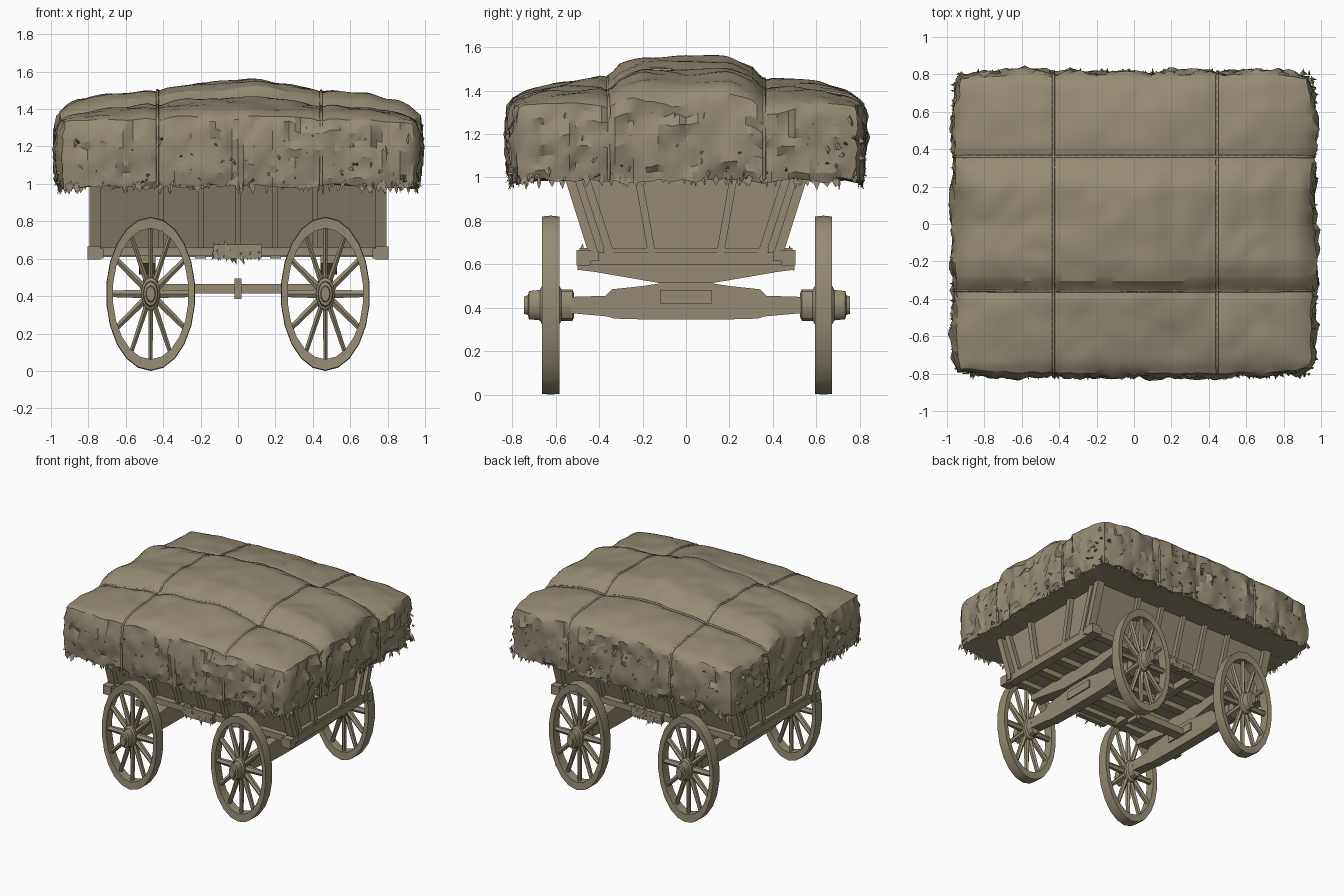
import bpy, bmesh, math, random
from mathutils import Vector, Matrix, noise

if "Cube" in bpy.data.objects:
    bpy.data.objects.remove(bpy.data.objects["Cube"])

random.seed(4)
mat = bpy.data.materials.new("weathered straw brown")
mat.diffuse_color = (0.30, 0.26, 0.17, 1)
mat.use_nodes = True
mat.node_tree.nodes["Principled BSDF"].inputs["Base Color"].default_value = mat.diffuse_color


def finish(name, bm, smooth=None):
    bmesh.ops.recalc_face_normals(bm, faces=bm.faces)
    me = bpy.data.meshes.new(name)
    bm.to_mesh(me)
    bm.free()
    me.materials.append(mat)
    ob = bpy.data.objects.new(name, me)
    bpy.context.collection.objects.link(ob)
    if smooth:
        bpy.ops.object.select_all(action='DESELECT')
        bpy.context.view_layer.objects.active = ob
        ob.select_set(True)
        bpy.ops.object.shade_smooth_by_angle(angle=math.radians(smooth))
    return ob


def prism(bm, poly, x0, x1):
    """Extrude a y-z outline along x."""
    a = [bm.verts.new((x0, y, z)) for y, z in poly]
    f = bm.faces.new(a)
    r = bmesh.ops.extrude_face_region(bm, geom=[f], use_keep_orig=True)
    for v in r['geom']:
        if isinstance(v, bmesh.types.BMVert):
            v.co.x = x1


def box(bm, x0, x1, y0, y1, z0, z1):
    prism(bm, [(y0, z0), (y1, z0), (y1, z1), (y0, z1)], x0, x1)


def lathe(bm, prof, n, ring=False):
    """Turn an (r, y) profile around the y axis."""
    rows = [[bm.verts.new((r * math.sin(t), y, r * math.cos(t))) for r, y in prof]
            for t in (2 * math.pi * i / n for i in range(n))]
    m = len(prof)
    for i in range(n):
        a, b = rows[i], rows[(i + 1) % n]
        for j in range(m if ring else m - 1):
            k = (j + 1) % m
            bm.faces.new((a[j], a[k], b[k], b[j]))
    if not ring:
        bm.faces.new([r[0] for r in rows])
        bm.faces.new([r[-1] for r in rows])


def interp(t, pts):
    t = abs(t)
    for (a, p), (b, q) in zip(pts, pts[1:]):
        if t <= b:
            return p + (q - p) * (t - a) / (b - a)
    return pts[-1][1]


# wheels: tall oval rim, twelve spokes, turned hub
for sx, xn in ((-1, "left"), (1, "right")):
    for sy, yn in ((-1, "front"), (1, "back")):
        bm = bmesh.new()
        lathe(bm, [(.35, -.036), (.408, -.04), (.412, 0), (.408, .04), (.35, .036)], 22, True)
        lathe(bm, [(.055, -.108), (.072, -.1), (.072, -.05), (.088, -.04), (.088, .04),
                   (.07, .05), (.065, .1), (.045, .105), (.04, .122)], 12)
        for i in range(12):
            m = Matrix.Rotation(2 * math.pi * i / 12, 4, 'Y') @ Matrix.Translation((0, 0, .215))
            bmesh.ops.create_cone(bm, cap_ends=True, segments=6, radius1=.026, radius2=.02,
                                  depth=.29, matrix=m)
        for v in bm.verts:
            v.co = (v.co.x * .58 + sx * .467, sy * (v.co.y + .628) + .005, v.co.z + .412)
        finish(f"{yn}_{xn}_wheel", bm, 35)

# axles, bolsters and pivot pins
half = [(.53, .375), (.36, .36), (.33, .35), (.15, .345)]
top = [(.1, .515), (.2, .5), (.34, .485), (.37, .455), (.53, .45)]
axle = [(-y, z) for y, z in half] + half[::-1] + top[::-1] + [(-y, z) for y, z in top]
bolster = [(-.5, .575), (-.42, .565), (-.13, .515), (.13, .515), (.42, .565), (.5, .575), (.5, .62), (-.5, .62)]
for s, n in ((-1, "left"), (1, "right")):
    bm = bmesh.new()
    prism(bm, axle, s * .467 - .04, s * .467 + .04)
    box(bm, s * .467 - .05, s * .467 + .05, -.12, .12, .42, .48)
    finish(n + "_axle", bm)
    bm = bmesh.new()
    prism(bm, bolster, s * .485 - .045, s * .485 + .045)
    box(bm, s * .467 - .025, s * .467 + .025, -.03, .03, .48, .6)
    finish(n + "_bolster", bm)

# reach pole between the axles with its collar
bm = bmesh.new()
box(bm, -.5, .5, -.04, .04, .415, .465)
box(bm, -.018, .018, -.05, .05, .385, .495)
finish("reach_pole", bm)

# bed: floor, end sills, side rails, joists and side steps
bm = bmesh.new()
box(bm, -.75, .75, -.4, .4, .65, .67)
for s in (-1, 1):
    box(bm, s * .72, s * .79, -.5, .5, .6, .655)
    box(bm, -.8, .8, s * .4, s * .46, .615, .66)
    box(bm, -.13, .125, s * .45, s * .49, .6, .675)
    for x in (-.77, .77):
        box(bm, x - .035, x + .035, s * .44, s * .505, .595, .665)
for y in (-.2, 0, .2):
    box(bm, -.72, .72, y - .03, y + .03, .61, .65)
for x in (-.2, .2):
    box(bm, x - .03, x + .03, -.42, .42, .6, .65)
finish("wagon_bed", bm)

# flared side walls with slanted posts
for s, n in ((-1, "front"), (1, "back")):
    bm = bmesh.new()
    prism(bm, [(s * .39, .65), (s * .41, .65), (s * .535, 1.02), (s * .515, 1.02)], -.75, .75)
    for x, w in ((-.765, .03), (-.41, .015), (-.2, .015), (0, .015), (.2, .015), (.41, .015), (.765, .03)):
        prism(bm, [(s * .4, .64), (s * .445, .64), (s * .565, 1.02), (s * .52, 1.02)], x - w, x + w)
    finish(n + "_side_wall", bm)

# end boards with posts
for s, n in ((-1, "left"), (1, "right")):
    bm = bmesh.new()
    prism(bm, [(-.4, .65), (.4, .65), (.53, 1.02), (-.53, 1.02)], s * .73, s * .75)
    for t in (-1, 1):
        prism(bm, [(t * .14, .65), (t * .175, .65), (t * .24, 1.02), (t * .205, 1.02)], s * .745, s * .785)
        prism(bm, [(t * .33, .65), (t * .37, .65), (t * .49, 1.02), (t * .45, 1.02)], s * .745, s * .785)
    box(bm, s * .745, s * .78, -.38, .38, .65, .675)
    finish(n + "_end_board", bm)

# hay load: crowned top in three ridges, rough overhanging sides
PY = [(0, 1.555), (.2, 1.55), (.31, 1.505), (.355, 1.46), (.4, 1.462), (.6, 1.435), (.75, 1.4), (.8, 1.365)]
PX = [(0, 0), (.2, .015), (.45, .06), (.7, .085), (.85, .125), (.91, .155), (.95, .2)]
LX, LY = .95, .795
ROPES_X, ROPES_Y = (-.43, .445), (-.355, .36)


def groove(x, y):
    return sum(math.exp(-((x - r) / .03) ** 2) for r in ROPES_X) + \
        sum(math.exp(-((y - r) / .03) ** 2) for r in ROPES_Y)


def height(x, y):
    h = interp(y, PY) - interp(x, PX) * (1 - .7 * min(abs(y) / .8, 1))
    crease = abs(noise.noise(Vector((x * 5, y * 5, 9))))
    return h - .01 * groove(x, y) + .016 * noise.noise(Vector((x * 4, y * 4, 3))) + .02 * (crease - .2)


def rough(p, k):
    return noise.noise(Vector(p) * 7) * k + noise.noise(Vector(p) * 19) * k


bm = bmesh.new()
bmesh.ops.create_grid(bm, x_segments=60, y_segments=52, size=1)
for v in bm.verts:
    u, w = v.co.x, v.co.y
    x, y = u * LX * (1 - .025 * w ** 8), w * LY * (1 - .025 * u ** 8)
    v.co = (x, y, height(x, y))
edges = [e for e in bm.edges if e.is_boundary]
LEVELS = ((.08, .012), (.2, .018), (.32, .02), (.44, .022), (.56, .022), (.68, .02), (.8, .016),
          (.9, .012), (1, .004), (1, -.13), (1, -.33))
for v in {v for e in edges for v in e.verts}:
    v.co += Vector((rough(v.co, .01), rough(v.co + Vector((5, 0, 0)), .01), 0))
cur = {v: v.co.copy() for e in edges for v in e.verts}
for f, out in LEVELS:
    r = bmesh.ops.extrude_edge_only(bm, edges=edges)
    new = {g for g in r['geom'] if isinstance(g, bmesh.types.BMVert)}
    edges = [g for g in r['geom'] if isinstance(g, bmesh.types.BMEdge) and g.is_boundary
             and all(v in new for v in g.verts)]
    nxt = {}
    keys = {tuple(round(c, 5) for c in v.co): o for v, o in cur.items()}
    for v in new:
        o = keys[tuple(round(c, 5) for c in v.co)]
        nxt[v] = o
        x, y, z0 = o
        d = Vector((1 if x > .89 else -1 if x < -.89 else 0, 1 if y > .745 else -1 if y < -.745 else 0, 0))
        if d.length > 1.2:
            d *= .6
        z = z0 + (.985 - z0) * f
        n = rough((x, y, z), .022) - .01 * groove(x, y)
        n += random.uniform(-.007, .007)
        v.co = Vector((x, y, z + rough((y, z, x), .016))) + d * (out + n)
        if out < 0:
            v.co = Vector((x * (1 + out), y * (1 + out), .995))
    cur = nxt
bmesh.ops.holes_fill(bm, edges=edges, sides=0)
finish("hay_load", bm, 28)


# ropes lying in the grooves and hanging down the sides
def rope(name, pts):
    cu = bpy.data.curves.new(name, 'CURVE')
    cu.dimensions, cu.bevel_depth, cu.bevel_resolution = '3D', .008, 1
    sp = cu.splines.new('POLY')
    sp.points.add(len(pts) - 1)
    for p, c in zip(sp.points, pts):
        p.co = (*c, 1)
    ob = bpy.data.objects.new(name, cu)
    bpy.context.collection.objects.link(ob)
    cu.materials.append(mat)
    bpy.ops.object.select_all(action='DESELECT')
    bpy.context.view_layer.objects.active = ob
    ob.select_set(True)
    bpy.ops.object.convert(target='MESH')


T = [i / 20 - 1 for i in range(41)]
for i, x in enumerate(ROPES_X):
    rope(f"cross_rope_{i}", [(x, -.81, .99), (x, -.815, 1.2)]
         + [(x, t * LY, height(x, t * LY) + .003) for t in T] + [(x, .815, 1.2), (x, .81, .99)])
for i, y in enumerate(ROPES_Y):
    rope(f"long_rope_{i}", [(-.955, y, .99), (-.965, y, 1.15)]
         + [(t * LX, y, height(t * LX, y) + .003) for t in T] + [(.965, y, 1.15), (.955, y, .99)])

# loose straw tufts along the lower edge, on the sides and over the steps
bm = bmesh.new()


def tuft(p, d, w):
    side = Vector((d.y, -d.x, 0)).normalized() if d.xy.length > .001 else Vector((1, 0, 0))
    side = (side + Vector((0, 0, random.uniform(-.6, .6)))) * w
    c = Vector(p)
    a = [bm.verts.new(q) for q in (c - side, c + side, c + d, c + Vector((0, 0, .02)) - d * .3)]
    for t in ((0, 1, 2), (1, 3, 2), (3, 0, 2), (0, 3, 1)):
        bm.faces.new([a[k] for k in t])


for i in range(520):
    s = random.choice((-1, 1))
    low = i < 300
    z = random.uniform(.975, 1.0) if low else random.uniform(1.0, 1.3)
    if random.random() < .55:
        p, o = (random.uniform(-.94, .94), s * .8, z), Vector((0, s, 0))
    else:
        p, o = (s * .95, random.uniform(-.78, .78), z), Vector((s, 0, 0))
    if low:
        d = o * random.uniform(-.01, .02) + Vector((0, 0, -random.uniform(.005, .04)))
    else:
        d = o * .026 + Vector((random.uniform(-.015, .015), random.uniform(-.01, .01), random.uniform(-.04, .02)))
    tuft(p, d, random.uniform(.006, .018))
for i in range(50):
    s = random.choice((-1, 1))
    tuft((random.uniform(-.13, .12), s * .48, random.uniform(.6, .67)),
         Vector((random.uniform(-.02, .02), s * .02, -random.uniform(.01, .04))), .012)
finish("straw_tufts", bm)
